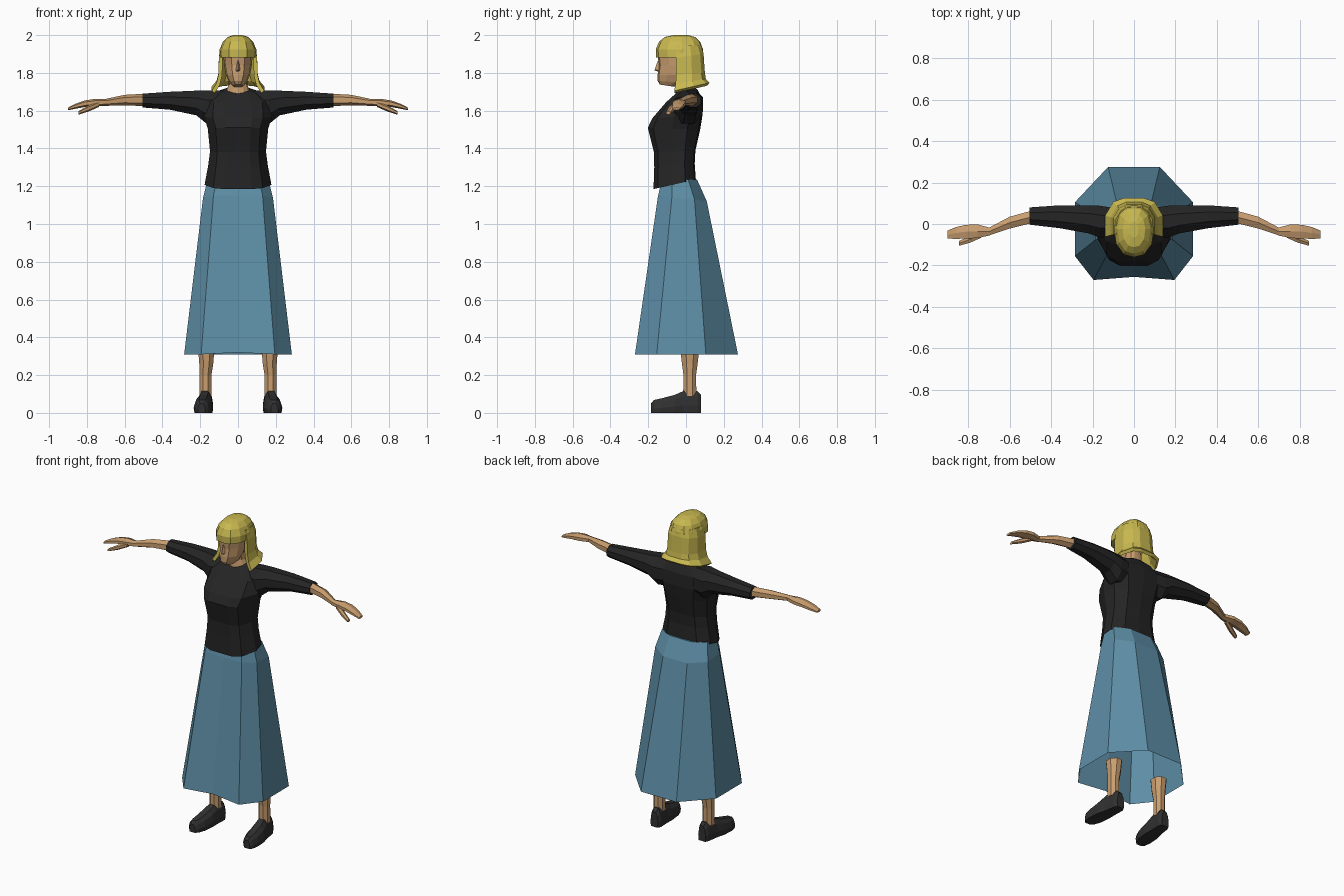
import bpy, bmesh, math
from mathutils import Vector


def material(name, rgb):
    m = bpy.data.materials.new(name)
    m.diffuse_color = (*rgb, 1)
    return m


SKIN = material("skin", (0.58, 0.34, 0.16))
HAIR = material("blonde_hair", (0.58, 0.48, 0.08))
SHIRT = material("black_cloth", (0.018, 0.018, 0.018))
SKIRT = material("blue_cloth", (0.11, 0.27, 0.38))
SHOE = material("dark_leather", (0.03, 0.03, 0.03))


def loft(name, rings, mat, caps=(True, True), closed=True):
    """Skin a list of equal-length point rings."""
    bm = bmesh.new()
    rows = [[bm.verts.new(p) for p in r] for r in rings]
    n = len(rows[0])
    for a, b in zip(rows, rows[1:]):
        for i in range(n if closed else n - 1):
            j = (i + 1) % n
            bm.faces.new((a[i], a[j], b[j], b[i]))
    for row, cap in zip((rows[0], rows[-1]), caps):
        if cap:
            bm.faces.new(row)
    bmesh.ops.recalc_face_normals(bm, faces=bm.faces)
    me = bpy.data.meshes.new(name)
    bm.to_mesh(me)
    bm.free()
    me.materials.append(mat)
    ob = bpy.data.objects.new(name, me)
    bpy.context.collection.objects.link(ob)
    return ob


def mirrored(half):
    """Close a half outline that starts and ends on the centre line."""
    return half + [(-x, y, z) for x, y, z in half[-2:0:-1]]


def section(shape, hw, yf, yb, zf, zb=None):
    """Level body section from half-width, front y, back y; z may tilt front to back."""
    zb = zf if zb is None else zb
    return mirrored([(u * hw, yf + (yb - yf) * v, zf + (zb - zf) * v) for u, v in shape])


def limb_x(s, x, y0, y1, z0, z1, n=8):
    """Limb section facing along x."""
    k = 1 / math.cos(math.pi / n)
    pts = []
    for i in range(n):
        a = 2 * math.pi * (i + 0.5) / n
        pts.append((s * x, (y0 + y1) / 2 + (y1 - y0) / 2 * k * math.cos(a),
                    (z0 + z1) / 2 + (z1 - z0) / 2 * k * math.sin(a)))
    return pts


TORSO = [(0, 0), (0.42, 0), (0.74, 0.1), (1, 0.45), (0.96, 0.75), (0.6, 0.97), (0, 1)]
ROUND = [(0, 0), (0.5, 0.05), (0.88, 0.25), (1, 0.55), (0.82, 0.84), (0.45, 0.98), (0, 1)]
FACE = [(0, 0), (0.45, 0.04), (0.9, 0.28), (1, 0.6), (0.6, 1), (0, 1)]

# Skirt: uneven nine-sided flare, open at the hem
hem = [(0, -0.255, 0.32), (0.195, -0.27, 0.31), (0.285, -0.155, 0.31),
       (0.285, 0.105, 0.31), (0.125, 0.275, 0.31), (0, 0.275, 0.31)]
hip = [(0, -0.145, 1.15), (0.13, -0.148, 1.15), (0.185, -0.075, 1.14),
       (0.185, 0.045, 1.13), (0.085, 0.11, 1.12), (0, 0.11, 1.12)]
waist = [(x * 0.87, -0.035 + (y + 0.02) * 0.72, 1.235) for x, y, z in hip]
loft("skirt", [mirrored(hem), mirrored(hip), mirrored(waist)], SKIRT, (False, True))

# Shirt body
loft("shirt", [section(TORSO, *r) for r in (
    (0.177, -0.172, 0.052, 1.185, 1.235),
    (0.158, -0.168, 0.046, 1.30, 1.32),
    (0.148, -0.170, 0.050, 1.38, 1.39),
    (0.160, -0.202, 0.075, 1.51, 1.50),
    (0.180, -0.178, 0.088, 1.56, 1.58),
    (0.175, -0.105, 0.085, 1.645, 1.66),
    (0.120, -0.055, 0.065, 1.69, 1.705),
    (0.065, -0.045, 0.048, 1.70, 1.725))], SHIRT, (False, True))

# Neck and head
loft("neck", [section(ROUND, *r) for r in (
    (0.066, -0.055, 0.04, 1.685, 1.71), (0.05, -0.05, 0.035, 1.735), (0.048, -0.05, 0.03, 1.80))], SKIN)
loft("head", [section(FACE, *r) for r in (
    (0.028, -0.138, -0.05, 1.738, 1.725),
    (0.046, -0.150, 0.00, 1.758, 1.745),
    (0.064, -0.150, 0.03, 1.79),
    (0.073, -0.144, 0.05, 1.84),
    (0.078, -0.150, 0.06, 1.90))], SKIN)
loft("nose", [mirrored([(0, y, z), (w, -0.135, z), (0, -0.13, z)]) for w, y, z in (
    (0.012, -0.146, 1.805), (0.016, -0.167, 1.814), (0.008, -0.149, 1.865))], SKIN)

# Hair: fringed dome and a flared curtain around the sides and back
loft("hair_cap", [section(ROUND, *r) for r in (
    (0.098, -0.158, 0.088, 1.882),
    (0.097, -0.160, 0.090, 1.925),
    (0.080, -0.143, 0.075, 1.965),
    (0.055, -0.112, 0.048, 1.99),
    (0.022, -0.065, 0.010, 2.0))], HAIR)


def curtain(hw, yf, yb, zf, zb):
    half = [(1, yf), (1.0, yf + 0.55 * (yb - yf)), (0.72, yb - 0.018), (0.35, yb), (0, yb)]
    pts = [(u * hw, y, zf + (zb - zf) * (y - yf) / (yb - yf)) for u, y in half]
    return pts + [(-x, y, z) for x, y, z in pts[-2::-1]]


hair = loft("hair_curtain", [curtain(*r) for r in (
    (0.088, -0.05, 0.082, 1.945, 1.945),
    (0.101, -0.052, 0.093, 1.88, 1.90),
    (0.104, -0.052, 0.100, 1.79, 1.80),
    (0.114, -0.055, 0.105, 1.745, 1.768),
    (0.139, -0.062, 0.125, 1.705, 1.748))], HAIR, (False, False), False)
thick = hair.modifiers.new("thickness", "SOLIDIFY")
thick.thickness = 0.02
# Keep the outer surface in place whichever way the open sheet faces
mid = min(hair.data.polygons, key=lambda p: (p.center - Vector((0, 0.1, 1.8))).length)
thick.offset = -1 if mid.normal.y > 0 else 1

for s, side in ((-1, "right"), (1, "left")):
    # Sleeve, forearm, hand
    loft(side + "_sleeve", [limb_x(s, *r) for r in (
        (0.08, -0.06, 0.075, 1.54, 1.705),
        (0.165, -0.065, 0.088, 1.53, 1.708),
        (0.22, -0.045, 0.09, 1.575, 1.706),
        (0.36, -0.02, 0.09, 1.605, 1.70),
        (0.505, -0.003, 0.08, 1.617, 1.69))], SHIRT)
    loft(side + "_forearm", [limb_x(s, *r, 6) for r in (
        (0.48, 0.008, 0.068, 1.628, 1.686),
        (0.60, -0.022, 0.035, 1.632, 1.68),
        (0.70, -0.055, -0.018, 1.628, 1.66))], SKIN)
    loft(side + "_hand", [limb_x(s, *r, 6) for r in (
        (0.695, -0.055, -0.018, 1.628, 1.66),
        (0.755, -0.068, -0.002, 1.625, 1.66),
        (0.81, -0.070, -0.004, 1.622, 1.652),
        (0.86, -0.072, -0.015, 1.612, 1.635),
        (0.90, -0.070, -0.032, 1.603, 1.615))], SKIN)
    loft(side + "_thumb", [limb_x(s, *r, 6) for r in (
        (0.735, -0.065, -0.035, 1.622, 1.648),
        (0.79, -0.090, -0.058, 1.598, 1.626),
        (0.845, -0.105, -0.082, 1.580, 1.596))], SKIN)

    # Lower leg
    loft(side + "_leg", [[(s * (cx + rx * math.cos(a)), cy + ry * math.sin(a), z)
                          for a in [math.pi * (i + 0.5) / 4 for i in range(8)]]
                         for cx, rx, cy, ry, z in (
        (0.172, 0.034, 0.02, 0.038, 0.09),
        (0.172, 0.034, 0.02, 0.036, 0.20),
        (0.168, 0.040, 0.02, 0.045, 0.26),
        (0.168, 0.046, 0.02, 0.053, 0.33))], SKIN)

    # Shoe, lofted heel to toe and turned slightly outward
    shoe = []
    for y, cx, w, h in ((0.08, 0.168, 0.026, 0.095), (0.06, 0.168, 0.037, 0.115),
                        (-0.015, 0.175, 0.042, 0.115), (-0.06, 0.181, 0.050, 0.095),
                        (-0.13, 0.187, 0.048, 0.077), (-0.17, 0.191, 0.036, 0.068),
                        (-0.186, 0.193, 0.020, 0.050)):
        shoe.append([(s * (cx + u * w), y, 0.0 + v * h) for u, v in (
            (-0.9, 0), (0.9, 0), (1, 0.35), (0.8, 0.75), (0.4, 1), (-0.4, 1), (-0.8, 0.75), (-1, 0.35))])
    loft(side + "_shoe", shoe, SHOE)
